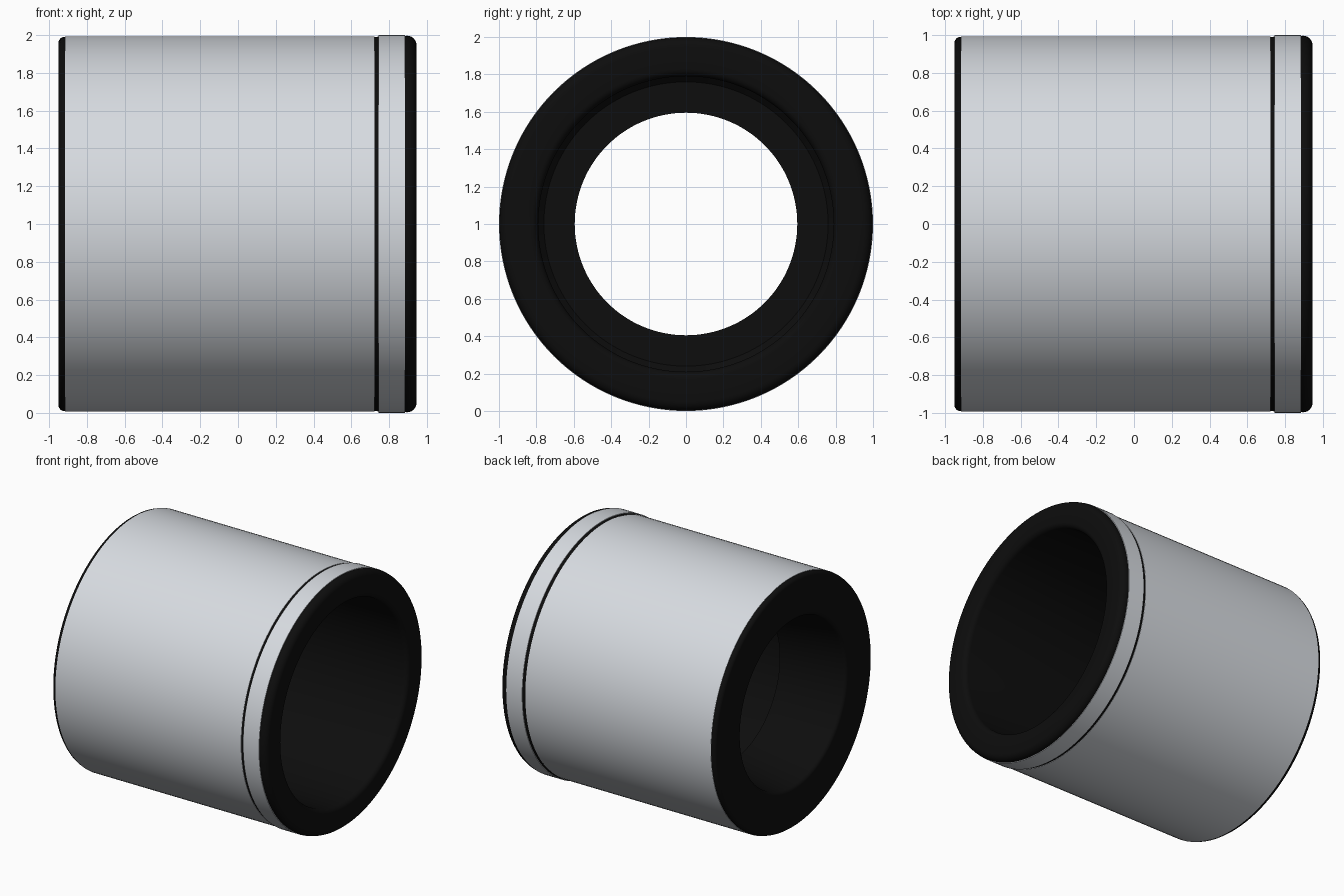
import bpy, math

if "Cube" in bpy.data.objects:
    bpy.data.objects.remove(bpy.data.objects["Cube"])

SEGMENTS = 128


def material(name, color):
    mat = bpy.data.materials.new(name)
    mat.diffuse_color = color
    mat.use_nodes = True
    mat.node_tree.nodes["Principled BSDF"].inputs["Base Color"].default_value = mat.diffuse_color
    return mat


def lathe(name, profile, mat=None):
    """Revolve a closed (x, radius) profile around the x axis at z = 1."""
    n = len(profile)
    verts, faces = [], []
    for s in range(SEGMENTS):
        a = 2 * math.pi * s / SEGMENTS
        verts += [(x, r * math.cos(a), 1 + r * math.sin(a)) for x, r in profile]
    for s in range(SEGMENTS):
        t = (s + 1) % SEGMENTS
        for i in range(n):
            j = (i + 1) % n
            faces.append((s * n + i, s * n + j, t * n + j, t * n + i))
    mesh = bpy.data.meshes.new(name)
    mesh.from_pydata(verts, [], faces)
    obj = bpy.data.objects.new(name, mesh)
    bpy.context.collection.objects.link(obj)
    if mat:
        mesh.materials.append(mat)
    bpy.context.view_layer.objects.active = obj
    obj.select_set(True)
    bpy.ops.object.mode_set(mode='EDIT')
    bpy.ops.mesh.select_all(action='SELECT')
    bpy.ops.mesh.normals_make_consistent(inside=False)
    bpy.ops.object.mode_set(mode='OBJECT')
    bpy.ops.object.shade_smooth_by_angle(angle=math.radians(35))
    obj.select_set(False)
    return obj


def arc(cx, cr, radius, start, end, steps=6):
    """Points of a rounded profile corner."""
    angles = [math.radians(start + (end - start) * i / steps) for i in range(steps + 1)]
    return [(cx + radius * math.cos(a), cr + radius * math.sin(a)) for a in angles]


black = material("black_rubber", (0.004, 0.004, 0.004, 1))
grey = material("grey_metal", (0.68, 0.71, 0.75, 1))

# Black core: rounded ends, straight front bore, stepped throat, flared back opening
core = [(-0.915, 0.99), (0.735, 0.99), (0.745, 0.995), (0.885, 0.995)]
core += arc(0.895, 0.947, 0.05, 90, 0)
core += arc(0.905, 0.83, 0.04, 0, -90)
core += [(-0.38, 0.79), (-0.41, 0.76), (-0.41, 0.595), (-0.47, 0.595)]
core += arc(-0.92, 0.69, 0.03, 270, 180)
core += arc(-0.92, 0.96, 0.03, 180, 90)
lathe("black_core", core, black)

# Grey outer sleeves with the dark groove between them
lathe("main_sleeve", [(-0.915, 0.97), (-0.915, 0.993), (0.722, 0.993), (0.722, 0.97)], grey)
lathe("front_band", [(0.745, 0.97), (0.745, 1.0), (0.885, 1.0), (0.885, 0.97)], grey)
